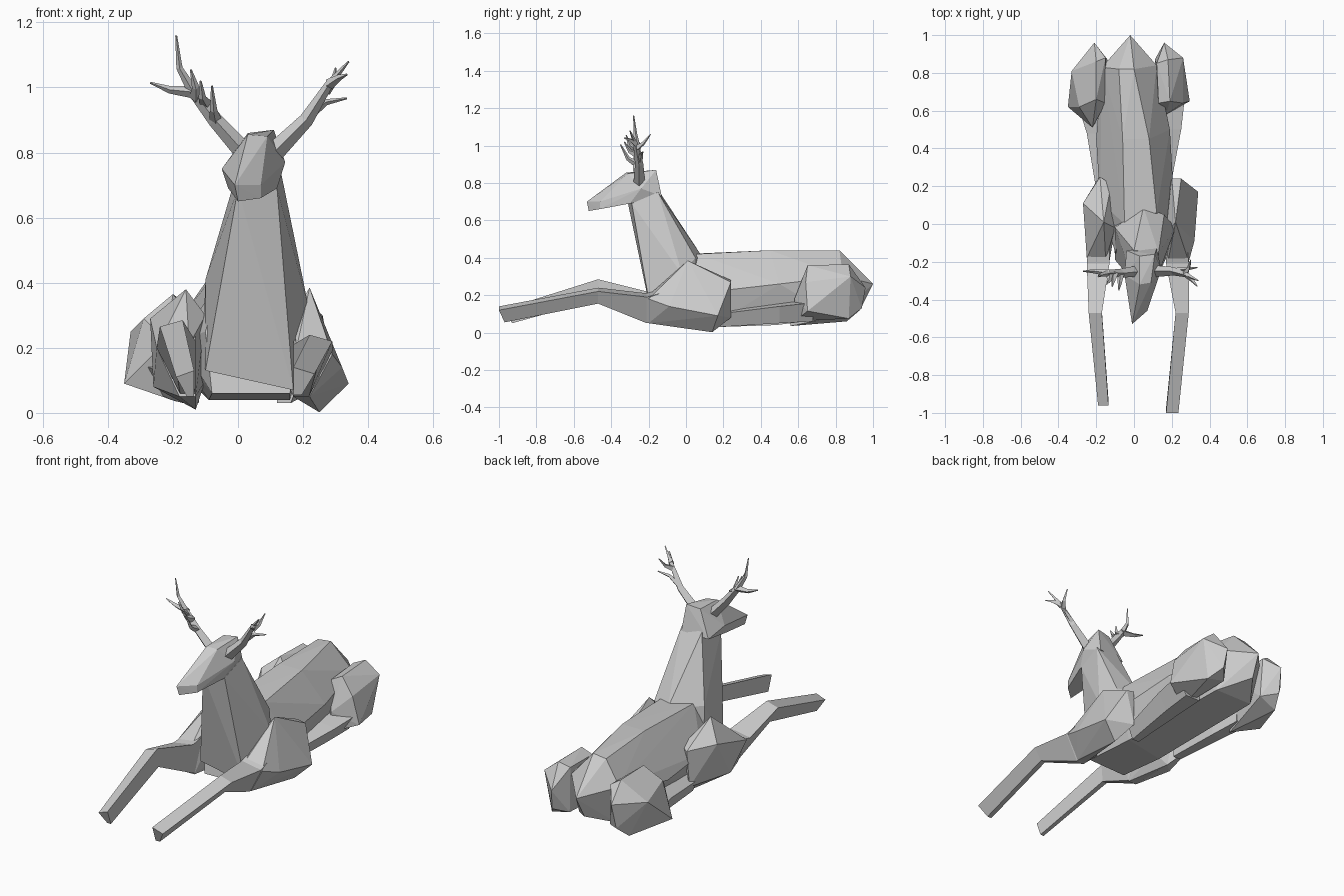
import bpy, bmesh
from mathutils import Vector


def finish(name, bm):
    bmesh.ops.recalc_face_normals(bm, faces=bm.faces)
    me = bpy.data.meshes.new(name)
    bm.to_mesh(me)
    bm.free()
    ob = bpy.data.objects.new(name, me)
    bpy.context.collection.objects.link(ob)
    return ob


def hull(name, pts):
    """Faceted solid wrapped around a few points."""
    bm = bmesh.new()
    for p in pts:
        bm.verts.new(p)
    res = bmesh.ops.convex_hull(bm, input=bm.verts)
    junk = [g for g in set(res["geom_interior"] + res["geom_unused"])
            if isinstance(g, bmesh.types.BMVert)]
    bmesh.ops.delete(bm, geom=junk, context='VERTS')
    return finish(name, bm)


def skin(bm, rings):
    """Bridge equal rings of points and cap both ends."""
    vs = [[bm.verts.new(p) for p in r] for r in rings]
    n = len(vs[0])
    for a, b in zip(vs, vs[1:]):
        for i in range(n):
            j = (i + 1) % n
            bm.faces.new((a[i], a[j], b[j], b[i]))
    bm.faces.new(vs[0])
    bm.faces.new(vs[-1])


def limb(name, sections, narrow=0.4):
    """Four-sided limb, outer side undercut;
    section = inner x, outer x, bottom y, top y, bottom z, top z."""
    bm = bmesh.new()
    skin(bm, [[(xi, yb, zb), (xi + narrow * (xo - xi), yb, zb), (xo, yt, zt - 0.02), (xi, yt, zt)]
              for xi, xo, yb, yt, zb, zt in sections])
    return finish(name, bm)


def horn(bm, pts, r0, r1=0.003):
    """Tapering four-sided branch through points."""
    pts = [Vector(p) for p in pts]
    rings = []
    for i, p in enumerate(pts):
        d = (pts[min(i + 1, len(pts) - 1)] - pts[max(i - 1, 0)]).normalized()
        u = d.cross(Vector((0, 1, 0))).normalized()
        v = d.cross(u).normalized()
        r = r0 + (r1 - r0) * i / (len(pts) - 1)
        rings.append([p + u * r, p + v * r, p - u * r, p - v * r])
    skin(bm, rings)


# torso
hull("torso", [
    (-0.08, -0.18, 0.06), (0.16, -0.17, 0.06), (-0.10, -0.15, 0.25), (0.18, -0.13, 0.25),
    (-0.09, 0.10, 0.04), (0.16, 0.15, 0.04), (-0.18, 0.12, 0.22), (0.21, 0.15, 0.22),
    (-0.05, 0.00, 0.42), (0.12, 0.06, 0.42),
    (-0.20, 0.45, 0.20), (0.19, 0.50, 0.26), (0.08, 0.45, 0.44), (-0.06, 0.45, 0.44),
    (-0.13, 0.80, 0.08), (0.10, 0.80, 0.08), (-0.17, 0.83, 0.30), (0.12, 0.84, 0.30),
    (-0.08, 0.82, 0.43), (0.00, 0.82, 0.44), (-0.02, 1.00, 0.26), (-0.03, 0.94, 0.14)])

# neck
hull("neck", [
    (-0.10, -0.19, 0.13), (0.17, -0.18, 0.07), (0.22, -0.02, 0.31), (0.18, 0.02, 0.12),
    (-0.10, -0.02, 0.41), (-0.11, 0.00, 0.15), (0.05, 0.09, 0.40), (0.16, 0.05, 0.40),
    (0.06, 0.00, 0.51), (0.00, -0.31, 0.69), (0.12, -0.29, 0.69),
    (0.13, -0.15, 0.75), (0.00, -0.14, 0.75)])

# head and tapering muzzle
hull("head", [
    (-0.01, -0.53, 0.70), (0.07, -0.46, 0.70), (0.00, -0.52, 0.65), (0.07, -0.46, 0.66),
    (0.12, -0.30, 0.69), (-0.03, -0.31, 0.69), (0.145, -0.24, 0.77), (-0.05, -0.27, 0.75),
    (0.03, -0.32, 0.855), (0.09, -0.31, 0.85), (0.11, -0.16, 0.87), (0.03, -0.17, 0.86),
    (0.12, -0.13, 0.73), (-0.04, -0.14, 0.72)])

# shoulders
hull("right_shoulder", [
    (0.22, 0.01, 0.385), (0.17, -0.05, 0.30), (0.20, 0.24, 0.28), (0.25, 0.24, 0.27),
    (0.34, 0.17, 0.09), (0.20, 0.24, 0.08), (0.25, 0.14, 0.002), (0.32, -0.09, 0.14),
    (0.29, -0.20, 0.18), (0.18, -0.20, 0.20), (0.17, -0.20, 0.05), (0.22, -0.20, 0.05),
    (0.15, 0.05, 0.10)])
hull("left_shoulder", [
    (-0.16, 0.01, 0.38), (-0.10, -0.02, 0.30), (-0.18, 0.25, 0.28), (-0.12, 0.21, 0.28),
    (-0.27, 0.11, 0.29), (-0.26, -0.02, 0.08), (-0.19, 0.24, 0.08), (-0.13, 0.12, 0.01),
    (-0.25, -0.18, 0.20), (-0.15, -0.19, 0.21), (-0.13, -0.20, 0.05), (-0.18, -0.20, 0.05),
    (-0.10, 0.05, 0.10)])

# front legs
limb("right_front_leg", [
    (0.17, 0.28, -0.10, -0.10, 0.05, 0.24), (0.17, 0.29, -0.21, -0.21, 0.05, 0.21),
    (0.22, 0.29, -0.47, -0.47, 0.155, 0.24), (0.17, 0.235, -0.97, -1.00, 0.055, 0.14)])
limb("left_front_leg", [
    (-0.13, -0.24, -0.10, -0.10, 0.05, 0.24), (-0.13, -0.25, -0.21, -0.21, 0.06, 0.22),
    (-0.17, -0.24, -0.46, -0.47, 0.18, 0.285), (-0.135, -0.19, -0.93, -0.96, 0.05, 0.13)])

# haunches
hull("right_haunch", [
    (0.16, 0.96, 0.24), (0.17, 0.94, 0.13), (0.26, 0.88, 0.30), (0.22, 0.87, 0.075),
    (0.295, 0.65, 0.115), (0.19, 0.65, 0.36), (0.18, 0.87, 0.365), (0.12, 0.85, 0.34),
    (0.13, 0.64, 0.33), (0.26, 0.64, 0.27), (0.11, 0.87, 0.10), (0.15, 0.58, 0.06),
    (0.17, 0.58, 0.18)])
hull("left_haunch", [
    (-0.21, 0.96, 0.26), (-0.22, 0.93, 0.12), (-0.33, 0.81, 0.25), (-0.25, 0.86, 0.06),
    (-0.35, 0.62, 0.09), (-0.29, 0.62, 0.29), (-0.20, 0.66, 0.365), (-0.20, 0.86, 0.36),
    (-0.15, 0.88, 0.33), (-0.15, 0.64, 0.30), (-0.22, 0.51, 0.22), (-0.14, 0.87, 0.10),
    (-0.19, 0.56, 0.035)])

# folded hind legs lying forward under the belly
limb("right_hind_leg", [
    (0.12, 0.27, 0.68, 0.68, 0.06, 0.18), (0.12, 0.25, 0.50, 0.50, 0.05, 0.16),
    (0.12, 0.19, 0.18, 0.18, 0.03, 0.12)], 0.6)
limb("left_hind_leg", [
    (-0.17, -0.30, 0.64, 0.64, 0.06, 0.17), (-0.14, -0.25, 0.48, 0.48, 0.04, 0.15),
    (-0.12, -0.20, 0.18, 0.18, 0.03, 0.12)], 0.6)

# left antler: beam, then tines
bm = bmesh.new()
horn(bm, [(0.02, -0.25, 0.80), (-0.07, -0.26, 0.90), (-0.14, -0.26, 0.99),
          (-0.18, -0.27, 1.06), (-0.19, -0.28, 1.16)], 0.03)
for tine in ([(-0.13, -0.26, 0.985), (-0.21, -0.25, 0.993), (-0.27, -0.25, 1.015)],
             [(-0.13, -0.26, 0.97), (-0.13, -0.30, 1.00), (-0.145, -0.32, 1.055)],
             [(-0.10, -0.26, 0.95), (-0.11, -0.30, 0.97), (-0.115, -0.33, 1.02)],
             [(-0.07, -0.26, 0.90), (-0.075, -0.31, 0.93), (-0.08, -0.35, 1.005)]):
    horn(bm, tine, 0.02)
finish("left_antler", bm)

# right antler: beam, then tines
bm = bmesh.new()
horn(bm, [(0.10, -0.25, 0.79), (0.21, -0.25, 0.90), (0.28, -0.27, 1.01),
          (0.34, -0.30, 1.08)], 0.032)
for tine in ([(0.19, -0.25, 0.89), (0.27, -0.24, 0.955), (0.335, -0.23, 0.967)],
             [(0.27, -0.26, 0.99), (0.29, -0.23, 1.01), (0.30, -0.19, 1.06)],
             [(0.28, -0.27, 1.01), (0.31, -0.30, 1.03), (0.335, -0.33, 1.04)]):
    horn(bm, tine, 0.017)
finish("right_antler", bm)
